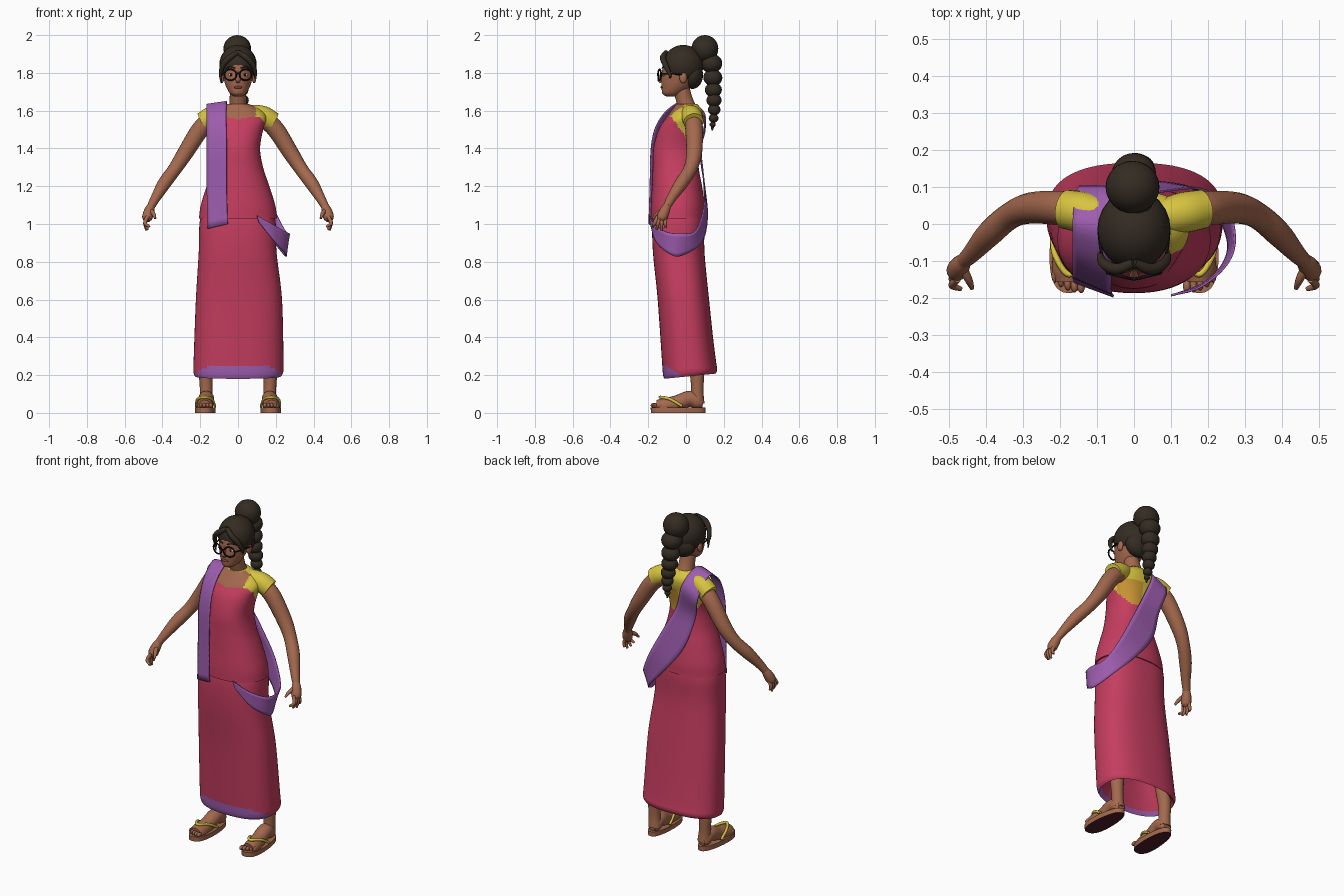
import bpy, bmesh, math
from mathutils import Vector, Matrix


def mat(name, r, g, b):
    m = bpy.data.materials.new(name)
    m.diffuse_color = (r, g, b, 1)
    return m


SKIN = mat("skin", 0.37, 0.14, 0.075)
HAIR = mat("dark_hair", 0.034, 0.025, 0.016)
PINK = mat("pink_cloth", 0.56, 0.047, 0.115)
PURPLE = mat("purple_trim", 0.34, 0.11, 0.43)
YELLOW = mat("yellow_cloth", 0.68, 0.55, 0.05)
MUSTARD = mat("mustard_cloth", 0.58, 0.30, 0.035)
BLACK = mat("black_frame", 0.006, 0.006, 0.006)
WHITE = mat("eye_white", 0.6, 0.55, 0.5)
LIP = mat("lip_brown", 0.2, 0.055, 0.04)
SOLE = mat("dark_sole", 0.08, 0.013, 0.02)


def finish(name, bm, mats, rule=None, angle=50):
    bmesh.ops.recalc_face_normals(bm, faces=bm.faces)
    if rule:
        for f in bm.faces:
            f.material_index = rule(f.calc_center_median(), f.normal)
    me = bpy.data.meshes.new(name)
    bm.to_mesh(me)
    bm.free()
    for m in mats:
        me.materials.append(m)
    me.shade_smooth()
    me.set_sharp_from_angle(angle=math.radians(angle))
    ob = bpy.data.objects.new(name, me)
    bpy.context.collection.objects.link(ob)
    return ob


def spline(keys, sub):
    """Smooth curve through tuples of any length."""
    k = [Vector(p) for p in keys]
    out = []
    for i in range(len(k) - 1):
        a, b = k[i], k[i + 1]
        ta = (b - k[i - 1]) / 2 if i else b - a
        tb = (k[i + 2] - a) / 2 if i + 2 < len(k) else b - a
        for j in range(sub):
            t = j / sub
            t2, t3 = t * t, t * t * t
            out.append(a * (2*t3 - 3*t2 + 1) + ta * (t3 - 2*t2 + t)
                       + b * (3*t2 - 2*t3) + tb * (t3 - t2))
    return out + [k[-1]]


def skin_rings(bm, rings):
    """Bridge rings of points and cap both ends."""
    vs = [[bm.verts.new(p) for p in r] for r in rings]
    n = len(vs[0])
    for a, b in zip(vs, vs[1:]):
        for i in range(n):
            bm.faces.new((a[i], a[(i+1) % n], b[(i+1) % n], b[i]))
    bm.faces.new(vs[0])
    bm.faces.new(vs[-1])


def loft(name, keys, mats, rule=None, power=2.0, seg=40, sub=6, pre=(), warp=None, angle=50):
    """Stack of rounded sections: z, x centre, front y, back y, half width."""
    bm = bmesh.new()
    rings = []
    for z, cx, y0, y1, rx in [Vector(p) for p in pre] + spline(keys, sub):
        ring = []
        for i in range(seg):
            t = 2 * math.pi * i / seg
            c, s = math.cos(t), math.sin(t)
            ring.append((cx + rx * math.copysign(abs(c) ** (2/power), c),
                         (y0 + y1)/2 + (y1 - y0)/2 * math.copysign(abs(s) ** (2/power), s), z))
        rings.append(ring)
    skin_rings(bm, rings)
    if warp:
        for v in bm.verts:
            warp(v.co)
    return finish(name, bm, mats, rule, angle)


def tube(name, keys, m, seg=14, sub=6, side=1, floor=None):
    """Round limb through x, y, z, radius keys."""
    bm = bmesh.new()
    pts = spline(keys, sub)
    pos = [Vector((p[0] * side, p[1], p[2])) for p in pts]
    rings, u = [], None
    for i, p in enumerate(pos):
        d = (pos[min(i+1, len(pos)-1)] - pos[max(i-1, 0)]).normalized()
        if u is None:
            u = d.orthogonal()
        u = (u - d * u.dot(d)).normalized()
        w = d.cross(u)
        ring = [p + (u * math.cos(2*math.pi*j/seg) + w * math.sin(2*math.pi*j/seg)) * pts[i][3]
                for j in range(seg)]
        if floor is not None:
            for q in ring:
                q.z = max(q.z, floor)
        rings.append(ring)
    skin_rings(bm, rings)
    return finish(name, bm, [m])


def ball(name, c, r, m, cut=None):
    bm = bmesh.new()
    bmesh.ops.create_uvsphere(bm, u_segments=24, v_segments=16, radius=1,
                              matrix=Matrix.Translation(c) @ Matrix.Diagonal((*r, 1)))
    return finish(name, bm, [m])


# Long skirt with a hollow hem and a trimmed front edge
def tilt(co):
    co.z += 0.1 * (co.y + 0.12) * min(1, max(0, (0.4 - co.z) / 0.2))

loft("skirt", [(0.18, 0, -0.115, 0.158, 0.228), (0.205, 0.002, -0.122, 0.165, 0.238),
               (0.27, 0.003, -0.127, 0.157, 0.238), (0.6, 0.005, -0.15, 0.122, 0.228),
               (0.85, -0.002, -0.175, 0.098, 0.206), (1.0, -0.002, -0.178, 0.098, 0.202),
               (1.08, 0, -0.165, 0.09, 0.185)],
     [PINK, PURPLE], lambda c, n: int(c.z < 0.245 - max(0, c.y + 0.1) * 0.6 and c.y < -0.02),
     power=2.5, seg=72, sub=8,
     pre=[(0.42, 0, -0.01, 0.08, 0.1), (0.2, 0, -0.1, 0.14, 0.21)], warp=tilt)


# Draped torso: pink wrap, yellow blouse behind, bare upper chest
def torso_colour(c, n):
    if c.z < max(1.39, 1.565 - 1.4 * max(0, c.y + 0.075)) and c.z < 1.555 + abs(c.x) * 0.15:
        return 0
    if c.y < -0.01 and abs(c.x) < 0.095:
        return 2
    return 3 if c.y > 0 and c.z < 1.53 and c.x > 0 else 1

loft("draped_torso", [(1.03, 0, -0.187, 0.103, 0.207), (1.1, 0, -0.186, 0.1, 0.197),
                      (1.2, 0, -0.18, 0.085, 0.166), (1.3, 0, -0.176, 0.067, 0.133),
                      (1.4, 0, -0.172, 0.062, 0.117), (1.5, 0, -0.145, 0.077, 0.133),
                      (1.56, 0, -0.107, 0.09, 0.15), (1.6, 0, -0.077, 0.087, 0.127),
                      (1.635, 0, -0.052, 0.06, 0.06)],
     [PINK, YELLOW, SKIN, MUSTARD], torso_colour, power=2.2, seg=80, sub=9)

# Sash: two edge paths, over the shoulder, across the back, looping the hip
upper = [(-.055, -.196, 1.0), (-.06, -.19, 1.2), (-.06, -.184, 1.4), (-.062, -.157, 1.52),
         (-.062, -.09, 1.61), (-.06, .0, 1.648), (-.045, .1, 1.58), (.01, .078, 1.42),
         (.09, .09, 1.27), (.18, .095, 1.1), (.25, .05, .965), (.273, -.04, .95),
         (.25, -.11, .96), (.18, -.17, 1.0), (.1, -.193, 1.045)]
lower = [(-.16, -.158, .975), (-.165, -.145, 1.2), (-.165, -.14, 1.4), (-.165, -.11, 1.52),
         (-.165, -.06, 1.595), (-.165, .02, 1.63), (-.15, .1, 1.52), (-.115, .075, 1.38),
         (-.05, .1, 1.19), (.07, .113, 1.03), (.19, .08, .9), (.25, -.03, .83),
         (.245, -.1, .85), (.19, -.16, .91), (.11, -.191, 1.01)]
bm = bmesh.new()
rows = [[bm.verts.new(a.lerp(b, t / 6)) for t in range(7)]
        for a, b in zip(spline(upper, 6), spline(lower, 6))]
for r, q in zip(rows, rows[1:]):
    for i in range(6):
        bm.faces.new((r[i], r[i+1], q[i+1], q[i]))
sash = finish("sash", bm, [PURPLE])
mod = sash.modifiers.new("thickness", "SOLIDIFY")
mod.thickness = 0.006
mod.offset = 0

# Neck, head and face
tube("neck", [(0, .015, 1.58, .06), (0, .0, 1.63, .047), (0, -.015, 1.68, .044), (0, -.03, 1.74, .045)], SKIN, 20)
loft("head", [(1.675, 0, -.105, -.05, .022), (1.69, 0, -.125, -.02, .042), (1.72, 0, -.129, .02, .06),
              (1.76, 0, -.131, .055, .074), (1.8, 0, -.127, .07, .082), (1.85, 0, -.12, .075, .083),
              (1.9, 0, -.09, .06, .065), (1.925, 0, -.04, .02, .02)], [SKIN])
tube("nose", [(0, -.122, 1.805, .006), (0, -.134, 1.78, .01), (0, -.139, 1.765, .013), (0, -.128, 1.752, .01)], SKIN)
ball("lips", (0, -.128, 1.724), (.022, .007, .008), LIP)

# Hair mass, high bun, and hanging braid
ball("hair_cap", (0, -.015, 1.842), (.099, .108, .106), HAIR)
ball("hair_nape", (0, .035, 1.79), (.08, .055, .075), HAIR)
ball("hair_gather", (0, .055, 1.9), (.05, .05, .045), HAIR)
ball("bun", (-.004, .1, 1.928), (.073, .071, .072), HAIR)
for i, (x, y, z, r) in enumerate([(0, .135, 1.85, .06), (.003, .142, 1.775, .053), (.008, .145, 1.71, .047),
                                  (.015, .148, 1.655, .042), (.02, .149, 1.605, .035),
                                  (.024, .146, 1.56, .027), (.026, .141, 1.527, .017)]):
    ball(f"braid_knot_{i}", (x, y, z), (r, r * .95, r * .85), HAIR)
tube("braid_tip", [(.026, .141, 1.53, .012), (.027, .139, 1.495, .004)], HAIR, 8)

for s, tag in ((1, "left"), (-1, "right")):
    # Swept fringe, ears, eyes, brows
    tube(f"{tag}_fringe", [(.0, -.105, 1.91, .012), (.045, -.122, 1.88, .016), (.08, -.108, 1.84, .014),
                           (.092, -.085, 1.79, .009), (.088, -.085, 1.745 if s < 0 else 1.77, .003)], HAIR, 10, 6, s)
    ball(f"{tag}_ear", (s * .085, -.015, 1.775), (.012, .02, .03), SKIN)
    ball(f"{tag}_eye", (s * .037, -.117, 1.79), (.015, .006, .008), WHITE)
    ball(f"{tag}_pupil", (s * .037, -.121, 1.79), (.007, .004, .007), BLACK)
    tube(f"{tag}_brow", [(.015, -.126, 1.825, .003), (.04, -.119, 1.832, .004), (.062, -.102, 1.825, .002)], HAIR, 8, 4, s)
    # Round spectacles
    rim = [(.04 + .032 * math.cos(a * math.pi / 8), -.14 + .008 * math.cos(a * math.pi / 8),
            1.79 + .029 * math.sin(a * math.pi / 8), .0045) for a in range(17)]
    tube(f"{tag}_spectacle_rim", rim, BLACK, 8, 2, s)
    tube(f"{tag}_spectacle_arm", [(.072, -.132, 1.795, .004), (.088, -.08, 1.795, .004), (.095, -.02, 1.792, .004)], BLACK, 8, 4, s)

    # Cap sleeve, arm and hand
    tube(f"{tag}_sleeve", [(.03, .015, 1.582, .045), (.09, .022, 1.58, .051), (.14, .032, 1.567, .055),
                           (.185, .04, 1.54, .053)], YELLOW, 24, 6, s)
    tube(f"{tag}_arm", [(.14, .035, 1.555, .046), (.2, .043, 1.5, .047), (.28, .043, 1.375, .042),
                        (.335, .022, 1.29, .036), (.39, -.025, 1.215, .035), (.435, -.075, 1.14, .026),
                        (.46, -.1, 1.095, .021)], SKIN, 18, 6, s)
    tube(f"{tag}_palm", [(.458, -.098, 1.1, .02), (.47, -.112, 1.07, .027), (.48, -.127, 1.035, .028),
                         (.484, -.133, 1.018, .018)], SKIN, 14, 6, s)
    for i, (x, y, z) in enumerate([(.468, -.176, .985), (.477, -.155, .97), (.484, -.13, .965), (.487, -.106, .98)]):
        b = -.15 + i * .014
        tube(f"{tag}_finger_{i}", [(.478, b, 1.04, .01), (.492, (b + y) / 2 - .003, 1.005, .01),
                                   (x, y, z, .006)], SKIN, 10, 5, s)
    tube(f"{tag}_thumb", [(.465, -.115, 1.075, .013), (.448, -.15, 1.055, .011), (.438, -.174, 1.03, .006)], SKIN, 10, 5, s)

    # Lower leg, foot and toes
    tube(f"{tag}_leg", [(.165, .06, .05, .038), (.168, .06, .11, .033), (.17, .058, .2, .037), (.165, .045, .36, .05)], SKIN, 18, 6, s)
    tube(f"{tag}_foot", [(.166, .09, .05, .022), (.166, .065, .055, .038), (.168, .02, .075, .042), (.172, -.05, .05, .042),
                         (.178, -.12, .033, .045), (.178, -.155, .03, .038)], SKIN, 20, 6, s, floor=.026)
    for i in range(5):
        ball(f"{tag}_toe_{i}", (s * (.143 + i * .018), -.168 + i * i * .0018, .04), (.0105 - i * .0006, .019, .013), SKIN)

    # Sandal: sole narrowing to the heel, with a forked strap
    def heel(co, s=s):
        k = 1 - 0.25 * (co.y + .187) / .29
        co.x = s * (.177 + (co.x - s * .177) * s * k - .01 * (1 - k) * 4)

    loft(f"{tag}_sandal_sole", [(0, s * .177, -.186, .102, .061), (.028, s * .177, -.187, .103, .062)],
         [SKIN, SOLE], lambda c, n: int(n.z < -.5), power=2.4, sub=2, warp=heel, angle=40)
    tube(f"{tag}_sandal_strap", [(.122, -.02, .035, .007), (.139, -.085, .073, .008), (.175, -.137, .083, .008),
                                 (.213, -.085, .073, .008), (.222, -.02, .035, .007)], YELLOW, 10, 6, s)

tube("spectacle_bridge", [(-.01, -.147, 1.795, .004), (0, -.149, 1.798, .004), (.01, -.147, 1.795, .004)], BLACK, 8, 3)
